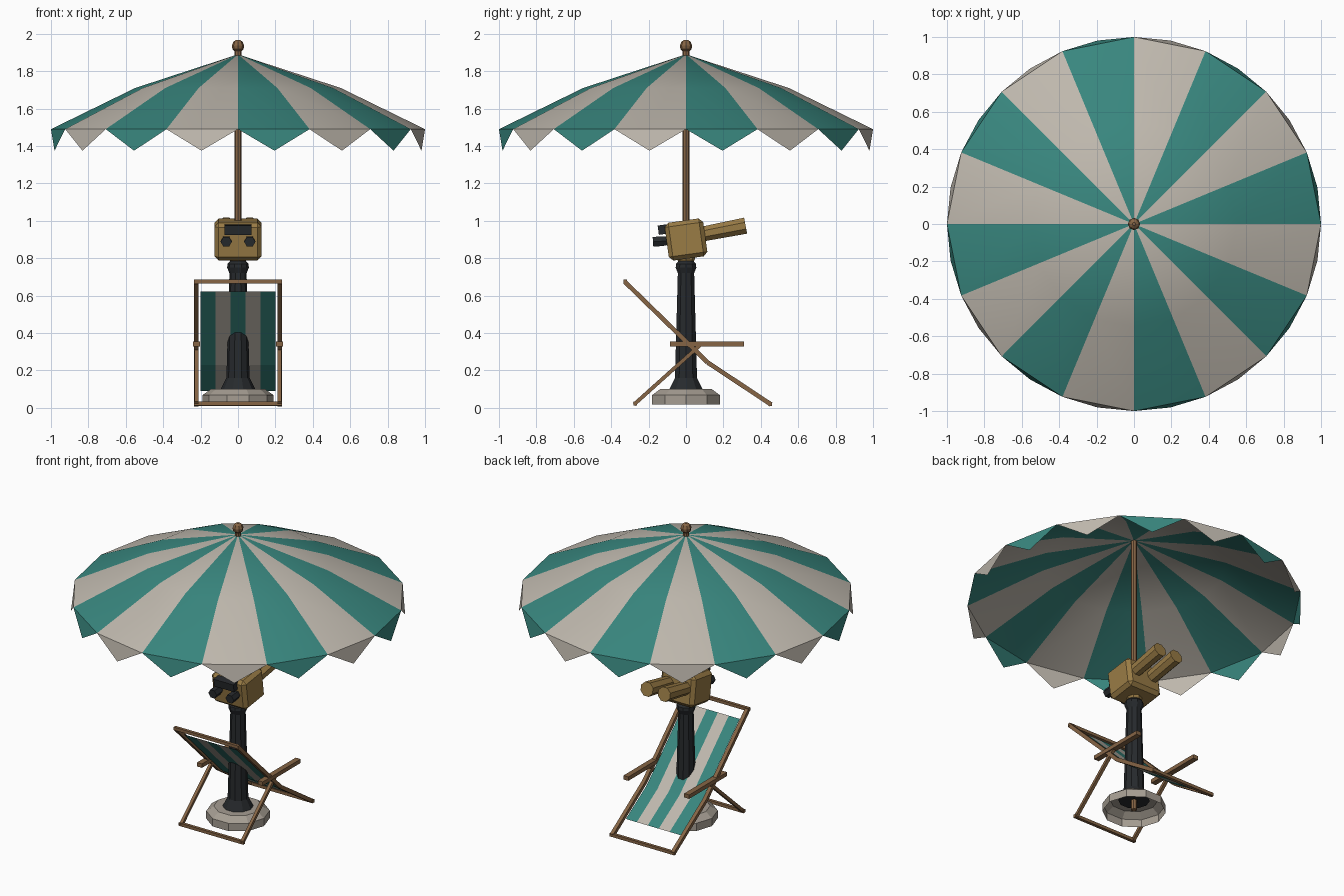
import bpy, bmesh
from math import sin, cos, pi, radians
from mathutils import Vector, Matrix

if "Cube" in bpy.data.objects:
    bpy.data.objects.remove(bpy.data.objects["Cube"])


def material(name, r, g, b):
    m = bpy.data.materials.new(name)
    m.diffuse_color = (r, g, b, 1)
    m.use_nodes = True
    m.node_tree.nodes["Principled BSDF"].inputs["Base Color"].default_value = m.diffuse_color
    return m


TEAL = material("teal_cloth", .04, .24, .21)
CREAM = material("cream_cloth", .52, .48, .42)
WOOD = material("wood", .24, .13, .06)
DARK = material("dark_metal", .02, .023, .026)
GOLD = material("brass", .32, .20, .06)
STONE = material("stone", .38, .34, .29)


def finish(name, bm, *mats):
    bm.normal_update()
    me = bpy.data.meshes.new(name)
    bm.to_mesh(me)
    bm.free()
    ob = bpy.data.objects.new(name, me)
    for m in mats:
        me.materials.append(m)
    bpy.context.collection.objects.link(ob)
    return ob


def lathe(name, profile, n, mat, caps=True, matrix=None, turn=0):
    """Rings of n points at each (radius, height), joined upwards."""
    bm = bmesh.new()
    rings = [[bm.verts.new((r * cos(2 * pi * i / n + turn), r * sin(2 * pi * i / n + turn), z))
              for i in range(n)] for r, z in profile]
    for a, b in zip(rings, rings[1:]):
        for i in range(n):
            j = (i + 1) % n
            bm.faces.new((a[i], a[j], b[j], b[i]))
    if caps:
        bm.faces.new(rings[0][::-1])
        bm.faces.new(rings[-1])
    if matrix:
        bm.transform(matrix)
    return finish(name, bm, mat)


def box(name, size, matrix, mat, bevel=0):
    bm = bmesh.new()
    bmesh.ops.create_cube(bm, size=1)
    bmesh.ops.scale(bm, vec=size, verts=bm.verts)
    if bevel:
        bmesh.ops.bevel(bm, geom=bm.edges[:], offset=bevel, segments=1, affect='EDGES')
    bm.transform(matrix)
    return finish(name, bm, mat)


def bar(name, a, b, mat=WOOD, w=.024, h=.024):
    a, b = Vector(a), Vector(b)
    d = b - a
    m = Matrix.Translation((a + b) / 2) @ d.to_track_quat('Y', 'Z').to_matrix().to_4x4()
    return box(name, (w, d.length, h), m, mat)


# Striped canopy with pointed valance
N = 16
bm = bmesh.new()


def ring(r, z, off=0):
    return [bm.verts.new((r * cos(2 * pi * (i + off) / N), r * sin(2 * pi * (i + off) / N), z))
            for i in range(N)]


apex = bm.verts.new((0, 0, 1.89))
mid, rim, tips = ring(.55, 1.71), ring(1, 1.49), ring(1, 1.375, .5)
for i in range(N):
    j = (i + 1) % N
    for vs in ((apex, mid[i], mid[j]), (mid[i], rim[i], rim[j], mid[j]), (rim[i], tips[i], rim[j])):
        f = bm.faces.new(vs)
        f.material_index = i % 2
canopy = finish("parasol_canopy", bm, TEAL, CREAM)
bpy.context.view_layer.objects.active = canopy
canopy.select_set(True)
bpy.ops.object.shade_smooth_by_angle(angle=radians(35))
canopy.select_set(False)

# Parasol pole and finial
lathe("parasol_pole", [(.018, .03), (.018, 1.92)], 8, WOOD)
lathe("parasol_finial", [(.013, 1.902), (.03, 1.918), (.033, 1.938), (.024, 1.958), (.009, 1.968)], 8, WOOD)

# Stone base, open underneath, and iron post
lathe("base", [(.19, .017), (.19, .068), (.145, .1), (.06, .1)], 10, STONE, caps=False)
lathe("post", [(.095, .095), (.085, .115), (.062, .16), (.047, .68), (.046, .72),
               (.058, .75), (.056, .77), (.042, .785)], 10, DARK)
lathe("viewer_neck", [(.034, .77), (.048, .795), (.048, .83)], 8, GOLD)

# Tilted viewer head
head = Matrix.Translation((0, 0, .9)) @ Matrix.Rotation(radians(8), 4, 'X')
box("viewer_body", (.25, .208, .204), head, GOLD, bevel=.022)
box("viewer_plate", (.145, .05, .05), head @ Matrix.Translation((0, -.115, .07)), DARK)
aim = Matrix.Translation((0, 0, .9)) @ Matrix.Rotation(radians(11), 4, 'X')
for side, s in (("left", -1), ("right", 1)):
    along = Matrix.Translation((s * .063, 0, .012)) @ Matrix.Rotation(radians(-90), 4, 'X')
    lathe(side + "_viewer_tube", [(.042, .05), (.047, .327)], 8, GOLD, matrix=aim @ along, turn=pi / 8)
    eye = Matrix.Translation((s * .063, 0, 0)) @ Matrix.Rotation(radians(90), 4, 'X')
    eye = Matrix.Translation((0, 0, .888 + .012)) @ Matrix.Rotation(radians(4), 4, 'X') @ eye
    lathe(side + "_eyepiece", [(.024, .09), (.03, .125), (.03, .177)], 6, DARK, matrix=eye)

# Deckchair frame
TOP, BEND, FOOT = (-.325, .672), (.115, .243), (.455, .018)
for side, s in (("left", -1), ("right", 1)):
    x = s * .222
    bar(side + "_back_rail", (x, *TOP), (x, *BEND))
    bar(side + "_seat_rail", (x, *BEND), (x, *FOOT))
    bar(side + "_rear_leg", (x, -.278, .018), (x, .075, .335), w=.02, h=.02)
    bar(side + "_armrest", (x, -.085, .341), (x, .31, .341), w=.036, h=.026)
bar("top_crossbar", (-.236, -.325, .675), (.236, -.325, .675), w=.02, h=.02)
bar("front_foot_crossbar", (-.236, .45, .021), (.236, .45, .021), w=.02, h=.02)
bar("rear_foot_crossbar", (-.236, -.272, .023), (.236, -.272, .023), w=.02, h=.02)

# Striped fabric sling
bm = bmesh.new()
path = [(-.275, .622), (.125, .228), (.342, .09)]
rows = [[bm.verts.new((-.2 + .08 * k, y, z)) for k in range(6)] for y, z in path]
for a, b in zip(rows, rows[1:]):
    for k in range(5):
        f = bm.faces.new((b[k], b[k + 1], a[k + 1], a[k]))
        f.material_index = k % 2
bmesh.ops.reverse_faces(bm, faces=[f for f in bm.faces if f.normal.z < 0])
finish("chair_fabric", bm, TEAL, CREAM)
